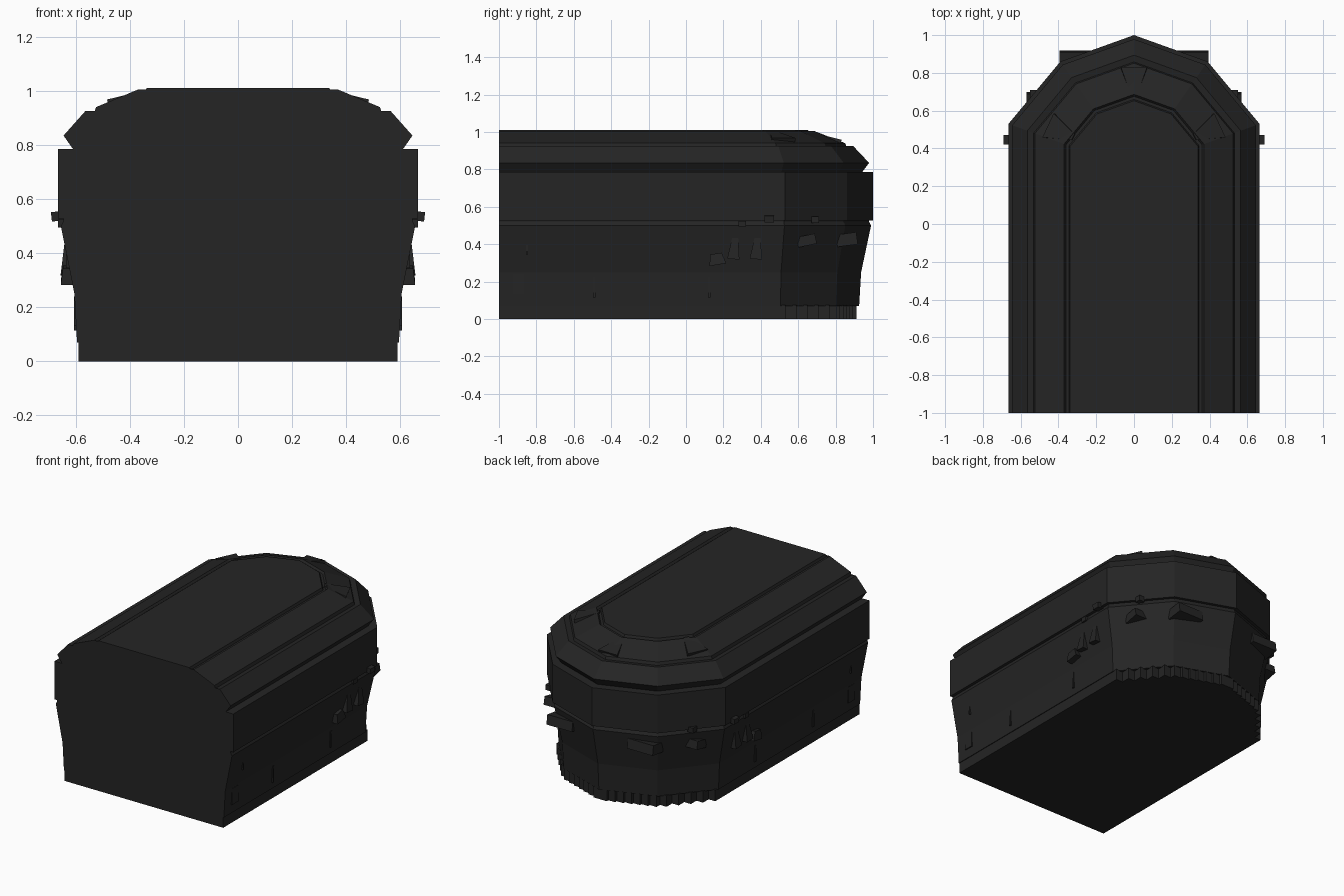
import bpy, bmesh, math
from mathutils import Vector, Matrix

if "Cube" in bpy.data.objects:
    bpy.data.objects.remove(bpy.data.objects["Cube"])

mat = bpy.data.materials.new("near_black")
mat.diffuse_color = (0.018, 0.018, 0.018, 1)
mat.use_nodes = True
mat.node_tree.nodes["Principled BSDF"].inputs["Base Color"].default_value = mat.diffuse_color

# Half plan of the outer shell: straight side, then two apse facets to the tip
HALF = [Vector((0.665, -1)), Vector((0.665, 0.53)), Vector((0.39, 0.86)), Vector((0, 1.0))]


def finish(name, bm):
    bmesh.ops.recalc_face_normals(bm, faces=bm.faces)
    me = bpy.data.meshes.new(name)
    bm.to_mesh(me)
    bm.free()
    me.materials.append(mat)
    ob = bpy.data.objects.new(name, me)
    bpy.context.collection.objects.link(ob)
    return ob


def outline(inset):
    """Plan outline moved inwards with mitred corners, front kept at y = -1."""
    full = HALF + [Vector((-p.x, p.y)) for p in reversed(HALF[:-1])]
    nrm = []
    for a, b in zip(full, full[1:]):
        d = (b - a).normalized()
        nrm.append(Vector((d.y, -d.x)))
    pts = []
    for i, p in enumerate(full):
        n1, n2 = nrm[max(i - 1, 0)], nrm[min(i, len(nrm) - 1)]
        pts.append(p - (n1 + n2) / (1 + n1.dot(n2)) * inset)
    return pts


def loft(name, profile):
    """Stack of outlines, profile is a list of (inset, z)."""
    bm = bmesh.new()
    rings = [[bm.verts.new((p.x, p.y, z)) for p in outline(i)] for i, z in profile]
    n = len(rings[0])
    for a, b in zip(rings, rings[1:]):
        for k in range(n):
            bm.faces.new((a[k], a[(k + 1) % n], b[(k + 1) % n], b[k]))
    bm.faces.new(rings[0])
    bm.faces.new(rings[-1])
    return finish(name, bm)


def block(name, centre, size, rot=(0, 0, 0), taper=1.0, mirror=True):
    """Box whose top is scaled by taper, mirrored to the other side."""
    for s in ((1, -1) if mirror else (1,)):
        bm = bmesh.new()
        bmesh.ops.create_cube(bm, size=1)
        for v in bm.verts:
            if v.co.z > 0:
                v.co.x *= taper
                v.co.y *= taper
            v.co = Vector(a * b for a, b in zip(v.co, size))
        m = Matrix.Identity(3)
        for ang, ax in zip(rot, "XYZ"):
            m = Matrix.Rotation(math.radians(ang), 3, ax) @ m
        for v in bm.verts:
            v.co = m @ v.co + Vector(centre)
            v.co.x *= s
        finish(name + ("_right" if s > 0 else "_left"), bm)


# Shell parts from floor to roof
loft("lower_wall", [(0.07, 0.07), (0.06, 0.25), (0.01, 0.5), (0.02, 0.52)])
loft("wall_groove", [(0.02, 0.52), (0.02, 0.53)])
loft("upper_band", [(0.0, 0.528), (0.0, 0.785)])
loft("roof_rim", [(0.055, 0.785), (0.02, 0.835), (0.10, 0.925), (0.13, 0.92)])
loft("roof_slope", [(0.13, 0.91), (0.14, 0.94), (0.295, 1.005), (0.305, 0.993)])
loft("roof_top", [(0.30, 0.99), (0.32, 0.993), (0.327, 1.01)])

# Base: straight block with a stepped rounded end
ring = outline(0.075)
right = [(ring[0].x, -1.0), (ring[1].x, ring[1].y)]
steps = 12
for i in range(steps):
    x0 = ring[1].x * (1 - i / steps)
    x1 = ring[1].x * (1 - (i + 1) / steps)
    xm = (x0 + x1) / 2
    a, b = (ring[1], ring[2]) if xm > ring[2].x else (ring[2], ring[3])
    y = a.y + (b.y - a.y) * (a.x - xm) / (a.x - b.x)
    right += [(x0, y), (x1, y)]
pts = right[:-1] + [(-x, y) for x, y in reversed(right[:-1])]
bm = bmesh.new()
face = bm.faces.new([bm.verts.new((x, y, 0)) for x, y in pts])
ext = bmesh.ops.extrude_face_region(bm, geom=[face])
for v in ext["geom"]:
    if isinstance(v, bmesh.types.BMVert):
        v.co.z = 0.075
finish("stepped_base", bm)

# Small fittings along the side walls
block("side_plate", (0.60, -0.895, 0.185), (0.012, 0.065, 0.11))
for y in (-0.49, 0.125):
    block("side_slot", (0.60, y, 0.17), (0.014, 0.014, 0.11))
block("side_slot_high", (0.63, -0.85, 0.37), (0.012, 0.01, 0.05))
block("side_hook", (0.63, 0.165, 0.32), (0.05, 0.09, 0.06), (10, 0, 0), 0.7)
for y in (0.26, 0.38):
    block("side_spike", (0.628, y, 0.40), (0.055, 0.065, 0.16), (-5, 0, 0), 0.3)
block("side_knob_small", (0.65, 0.30, 0.51), (0.03, 0.04, 0.03))
block("side_knob", (0.665, 0.445, 0.537), (0.05, 0.05, 0.035), (0, 6, 0))

# Slanted brackets round the rounded end
block("end_bracket_outer", (0.50, 0.645, 0.42), (0.14, 0.10, 0.055), (12, 0, 0))
block("end_bracket_inner", (0.30, 0.86, 0.425), (0.19, 0.11, 0.065), (8, 0, 0))
block("end_knob", (0.53, 0.69, 0.53), (0.04, 0.04, 0.035))

# Pointed ornaments lying on the roof shoulder
for name, c, ang, mir in (("roof_point", (0.385, 0.49, 0.975), -65, True),
                          ("roof_point_end", (0, 0.755, 0.965), 0, False)):
    block(name, c, (0.14, 0.04, 0.15), (70, 0, ang), 0.25, mir)
